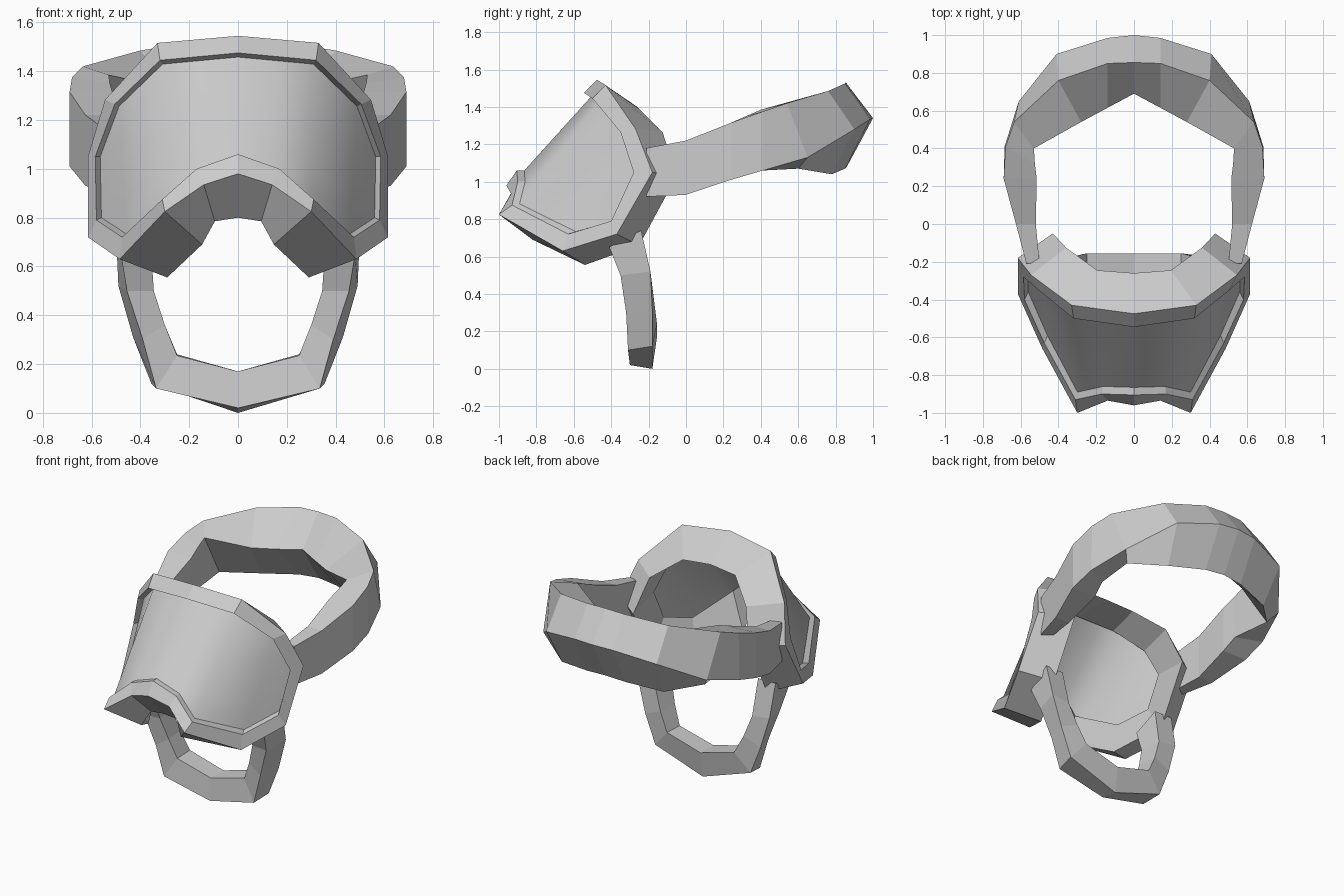
import bpy
import bmesh
from mathutils import Vector

default_cube = bpy.data.objects.get("Cube")
if default_cube:
    bpy.data.objects.remove(default_cube, do_unlink=True)


def make_material(name, value):
    material = bpy.data.materials.new(name)
    material.use_nodes = True
    color = (value, value, value, 1)
    material.diffuse_color = color
    material.node_tree.nodes["Principled BSDF"].inputs["Base Color"].default_value = color
    return material


grey = make_material("plain grey", 0.6)


def mirrored(section):
    return [Vector((-point[0], point[1], point[2])) for point in section]


def loft(name, half_sections, closed=False, tube=True, smooth=False):
    """Skin the half sections and their mirror images; the last section lies on x = 0."""
    sections = list(half_sections) + [mirrored(s) for s in reversed(half_sections[:-1])]
    if closed:
        sections.pop()  # the first section also lies on x = 0
    bm = bmesh.new()
    rows = [[bm.verts.new(point) for point in section] for section in sections]
    size = len(rows[0])
    pairs = list(zip(rows, rows[1:]))
    if closed:
        pairs.append((rows[-1], rows[0]))
    for first, second in pairs:
        for i in range(size if tube else size - 1):
            j = (i + 1) % size
            bm.faces.new((first[i], first[j], second[j], second[i]))
    if tube and not closed:
        bm.faces.new(rows[0])
        bm.faces.new(rows[-1])
    bmesh.ops.recalc_face_normals(bm, faces=bm.faces)
    # An open sheet should face the front
    if not tube and sum(face.normal.y for face in bm.faces) > 0:
        bmesh.ops.reverse_faces(bm, faces=bm.faces)
    for face in bm.faces:
        face.smooth = smooth
    mesh = bpy.data.meshes.new(name)
    bm.to_mesh(mesh)
    bm.free()
    mesh.materials.append(grey)
    obj = bpy.data.objects.new(name, mesh)
    bpy.context.collection.objects.link(obj)
    return obj


# Half outlines of the goggle frame, from the forehead around the cheek to the nose
outer_rim = [
    (0, -.475, 1.545), (.33, -.43, 1.516), (.545, -.27, 1.283),
    (.615, -.18, 1.05), (.615, -.37, .72), (.485, -.66, .63),
    (.3, -1, .825), (.14, -.935, .935), (0, -.96, .98),
]
inner_rim = [
    (0, -.545, 1.475), (.32, -.5, 1.445), (.505, -.35, 1.265),
    (.585, -.28, 1.05), (.58, -.4, .79), (.475, -.63, .72),
    (.31, -.93, .875), (.17, -.9, 1), (0, -.905, 1.06),
]
face_edge = [
    (0, -.26, 1.4), (.195, -.245, 1.385), (.36, -.125, 1.265),
    (.43, -.05, 1.03), (.43, -.25, .66), (.29, -.54, .555),
    (.147, -.82, .69), (.095, -.79, .785), (0, -.8, .8),
]
# The lens sits a little inside and behind the inner rim
lens_edge = [
    Vector((x * .965, y + .04, 1.05 + (z - 1.05) * .96))
    for x, y, z in inner_rim
]
# The wall around the eyes meets the back of the lens further in
lens_centre = Vector((0, -.68, 1.15))
wall_edge = [point.lerp(lens_centre, .18) for point in lens_edge]

loft("goggle_frame", list(zip(outer_rim, face_edge, wall_edge, lens_edge, inner_rim)),
     closed=True)

# Curved lens, spanned by straight columns between the upper and lower edge
brow_middle = lens_edge[0].lerp(lens_edge[1], 0.5)
columns = [
    (lens_edge[3], lens_edge[4]),
    (lens_edge[2], lens_edge[5]),
    (lens_edge[1], lens_edge[6]),
    (brow_middle, lens_edge[7]),
    (lens_edge[0], lens_edge[8]),
]
steps = 4
lens_sections = [
    [top.lerp(bottom, i / steps) for i in range(steps + 1)]
    for top, bottom in columns
]
loft("lens", lens_sections, tube=False, smooth=True)


def upright_band(y, inner_x, outer_x, bottom_z, top_z):
    """Rectangular strap section: outer top, outer bottom, inner bottom, inner top."""
    return [
        (outer_x, y, top_z), (outer_x, y, bottom_z),
        (inner_x, y, bottom_z), (inner_x, y, top_z),
    ]


# Head strap, from the temple to the back of the head, twisting as it goes
head_strap = [
    upright_band(-.21, .5, .57, .92, 1.18),
    upright_band(0, .52, .625, .93, 1.22),
    upright_band(.24, .515, .69, 1.01, 1.315),
    [(.68, .41, 1.375), (.685, .41, 1.06), (.53, .33, 1.07), (.525, .32, 1.35)],
    [(.635, .54, 1.42), (.61, .65, 1.13), (.56, .6, 1.07), (.53, .4, 1.385)],
    [(.4, .76, 1.485), (.41, .9, 1.28), (.38, .78, 1.04), (.28, .54, 1.33)],
    [(.14, .85, 1.525), (.14, .985, 1.335), (.14, .85, 1.07), (.14, .615, 1.33)],
    [(0, .855, 1.53), (0, 1, 1.34), (0, .86, 1.08), (0, .69, 1.335)],
]
loft("head_strap", head_strap)

# Chin strap, from the cheek to the chin: front outer, back outer, back inner, front inner
chin_strap = [
    [(.48, -.41, .65), (.5, -.24, .74), (.37, -.24, .74), (.355, -.4, .65)],
    [(.455, -.35, .5), (.49, -.19, .52), (.36, -.19, .5), (.345, -.34, .5)],
    [(.39, -.32, .3), (.43, -.18, .31), (.31, -.17, .36), (.3, -.31, .36)],
    [(.335, -.31, .1), (.355, -.18, .12), (.25, -.155, .24), (.25, -.29, .235)],
    [(0, -.3, .02), (0, -.18, 0), (0, -.155, .17), (0, -.29, .17)],
]
loft("chin_strap", chin_strap)
